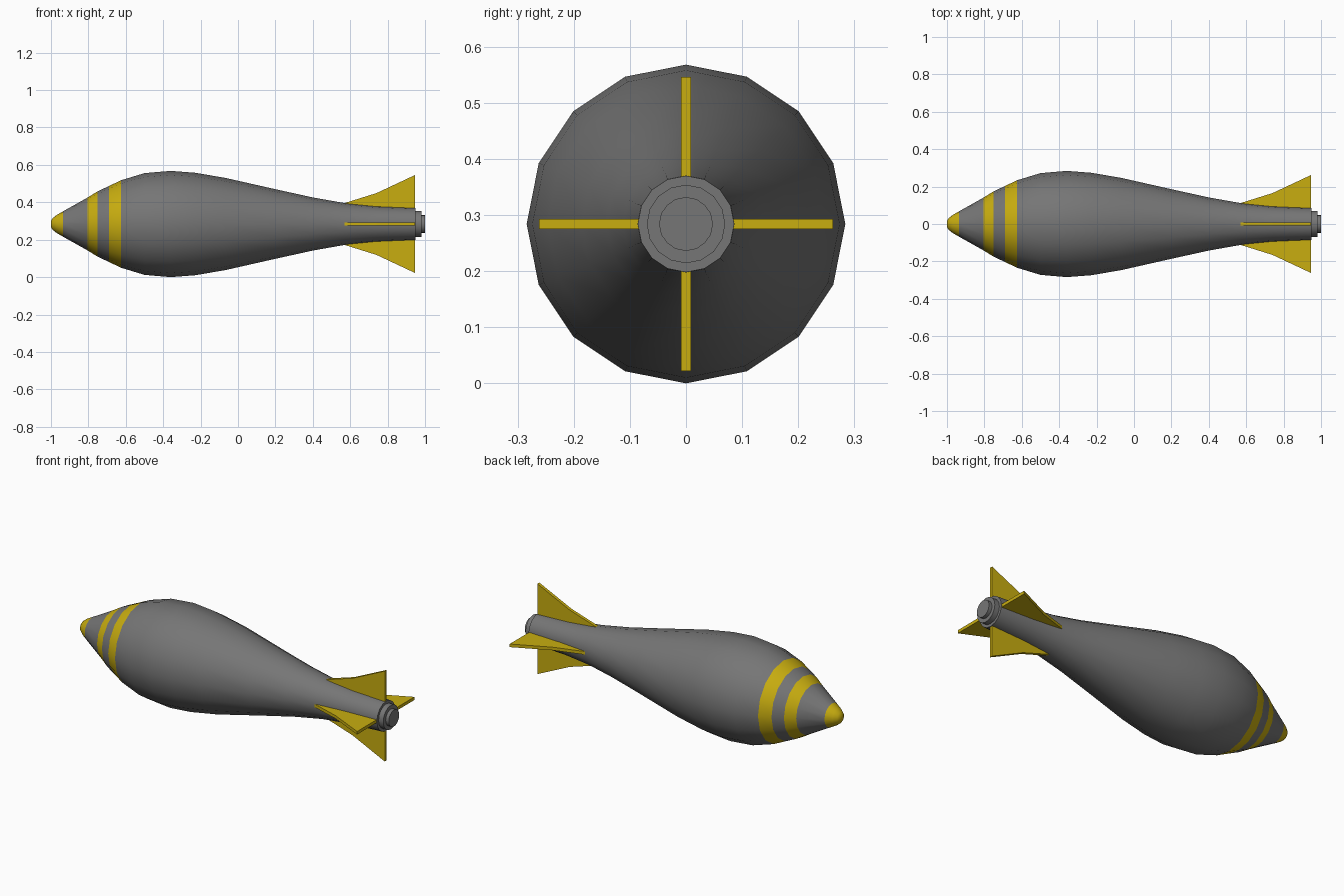
import bpy, bmesh, math
from mathutils import Matrix, Vector

if "Cube" in bpy.data.objects:
    bpy.data.objects.remove(bpy.data.objects["Cube"])

SIDES, AXIS_Z = 16, 0.284


def material(name, rgb):
    m = bpy.data.materials.new(name)
    m.diffuse_color = (*rgb, 1)
    m.use_nodes = True
    m.node_tree.nodes["Principled BSDF"].inputs["Base Color"].default_value = m.diffuse_color
    return m


grey = material("grey_metal", (0.18, 0.18, 0.18))
yellow = material("yellow_paint", (0.58, 0.42, 0.005))


def finish(name, bm, mats):
    bmesh.ops.recalc_face_normals(bm, faces=bm.faces)
    me = bpy.data.meshes.new(name)
    bm.to_mesh(me)
    bm.free()
    for m in mats:
        me.materials.append(m)
    ob = bpy.data.objects.new(name, me)
    bpy.context.collection.objects.link(ob)
    ob.location.z = AXIS_Z
    return ob


def lathe(name, profile, yellow_ranges=(), angle=35):
    """Spin (x, radius) points around the x axis; paint yellow x ranges."""
    bm = bmesh.new()
    rings = []
    for x, r in profile:
        rings.append([bm.verts.new((x, r * math.cos(a), r * math.sin(a)))
                      for a in (2 * math.pi * i / SIDES for i in range(SIDES))])
    for a, b in zip(rings, rings[1:]):
        for i in range(SIDES):
            j = (i + 1) % SIDES
            bm.faces.new((a[i], a[j], b[j], b[i]))
    bm.faces.new(rings[0])
    bm.faces.new(rings[-1])
    for f in bm.faces:
        cx = f.calc_center_median().x
        f.material_index = int(any(lo < cx < hi for lo, hi in yellow_ranges))
    ob = finish(name, bm, (grey, yellow))
    bpy.ops.object.select_all(action='DESELECT')
    ob.select_set(True)
    bpy.context.view_layer.objects.active = ob
    bpy.ops.object.shade_smooth_by_angle(angle=math.radians(angle))
    return ob


# Teardrop body with painted nose tip and two bands
lathe("body", [(-1.0, 0.016), (-0.99, 0.032), (-0.97, 0.048), (-0.935, 0.068),
               (-0.805, 0.141), (-0.75, 0.175), (-0.69, 0.203), (-0.625, 0.234),
               (-0.5, 0.272), (-0.36, 0.284), (-0.23, 0.274), (-0.07, 0.247),
               (0.2, 0.186), (0.4, 0.142), (0.57, 0.112), (0.74, 0.095),
               (0.93, 0.087), (0.95, 0.086)],
      [(-1.01, -0.935), (-0.805, -0.75), (-0.69, -0.625)])

# Stepped tail plug
lathe("tail_plug", [(0.94, 0.07), (0.98, 0.07), (0.98, 0.048), (1.0, 0.048)])

# Four tail fins, rooted inside the body
OUTLINE = [(0.57, 0.112), (0.74, 0.165), (0.947, 0.262), (0.947, 0.07), (0.74, 0.08)]
for k, side in enumerate(("left", "top", "right", "bottom")):
    bm = bmesh.new()
    face = bm.faces.new([bm.verts.new((x, r, -0.009)) for x, r in OUTLINE])
    ext = bmesh.ops.extrude_face_region(bm, geom=[face])["geom"]
    bmesh.ops.translate(bm, vec=Vector((0, 0, 0.018)),
                        verts=[v for v in ext if isinstance(v, bmesh.types.BMVert)])
    bmesh.ops.transform(bm, matrix=Matrix.Rotation(k * math.pi / 2, 4, 'X'), verts=bm.verts)
    finish("fin_" + side, bm, (yellow,))
